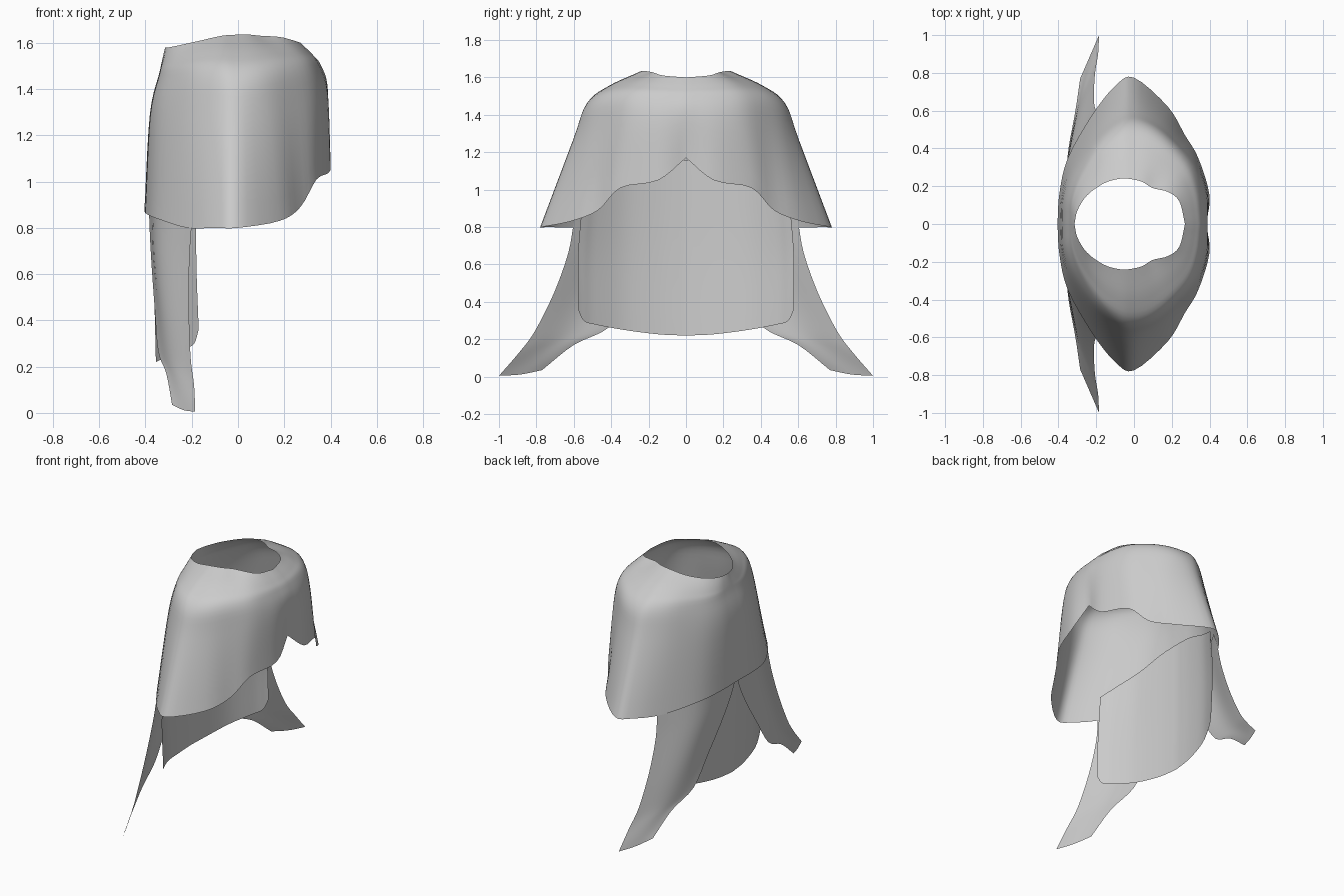
import bpy, bmesh
from mathutils import Vector as V

if "Cube" in bpy.data.objects:
    bpy.data.objects.remove(bpy.data.objects["Cube"])


def spline(pts, n):
    # Catmull-Rom through pts, n steps per span, open ends
    p = [V(q) for q in pts]
    p = [2 * p[0] - p[1]] + p + [2 * p[-1] - p[-2]]
    out = []
    for i in range(1, len(p) - 2):
        a, b, c, d = p[i - 1:i + 3]
        for k in range(n):
            t = k / n
            out.append(0.5 * (2 * b + (c - a) * t + (2 * a - 5 * b + 4 * c - d) * t * t
                              + (3 * b - a - 3 * c + d) * t ** 3))
    return out + [p[-2]]


def sheet(name, columns, n_along, n_across, merge=True):
    # smooth sheet through columns of control points, mirrored across y = 0
    cols = [spline(c, n_along) for c in columns]
    rows = [spline(r, n_across) for r in zip(*cols)]
    bm = bmesh.new()
    grid = [[bm.verts.new(p) for p in r] for r in rows]
    for r0, r1 in zip(grid, grid[1:]):
        for j in range(len(r0) - 1):
            bm.faces.new((r0[j], r1[j], r1[j + 1], r0[j + 1]))
    # make the faces point away from the vertical axis
    if sum(f.normal.dot(V((f.calc_center_median().x, f.calc_center_median().y, 0)))
           for f in bm.faces if not f.normal_update()) < 0:
        bmesh.ops.reverse_faces(bm, faces=bm.faces[:])
    me = bpy.data.meshes.new(name)
    bm.to_mesh(me)
    bm.free()
    for f in me.polygons:
        f.use_smooth = True
    ob = bpy.data.objects.new(name, me)
    bpy.context.collection.objects.link(ob)
    m = ob.modifiers.new("mirror", 'MIRROR')
    m.use_axis = (False, True, False)
    m.use_mirror_merge = merge
    return ob


# Hood shell: rim, shoulder and hem point for each column, face side to nape
hood = [
    ((.27, 0, 1.60), (.36, 0, 1.50), (.38, 0, 1.17)),
    ((.24, .12, 1.61), (.345, .16, 1.50), (.40, .15, 1.05)),
    ((.18, .17, 1.625), (.30, .30, 1.50), (.34, .35, 1.01)),
    ((.10, .19, 1.63), (.20, .42, 1.49), (.27, .47, .89)),
    ((.05, .22, 1.635), (.10, .50, 1.47), (.18, .62, .83)),
    ((0, .235, 1.635), (0, .53, 1.46), (0, .775, .80)),
    ((-.07, .24, 1.63), (-.08, .51, 1.47), (-.10, .73, .80)),
    ((-.16, .215, 1.61), (-.19, .42, 1.47), (-.22, .58, .80)),
    ((-.25, .15, 1.59), (-.29, .26, 1.46), (-.35, .35, .84)),
    ((-.30, .07, 1.58), (-.335, .13, 1.46), (-.395, .16, .86)),
    ((-.315, 0, 1.58), (-.34, 0, 1.47), (-.405, 0, .87)),
]
columns = []
for rim, shoulder, hem in hood:
    r, s, h = V(rim), V(shoulder), V(hem)
    upper = r.lerp(s, .6)
    upper.z += .08 * (s - r).xy.length
    mid = s.lerp(h, .3)
    mid.x *= 1.06
    columns.append((r, upper, s, mid, h))
sheet("hood_shell", columns, 5, 4)

# Neck curtain: x, y, bottom z, top z
curtain = [(-.365, 0, .22, 1.16), (-.35, .15, .227, 1.14), (-.31, .33, .25, 1.07),
           (-.24, .48, .278, 1.0), (-.20, .545, .298, .96), (-.18, .577, .36, .94)]
sheet("neck_curtain",
      [((x, y * .96, t), (x, y, (t + b) / 2), (x + .01, y, b)) for x, y, b, t in curtain], 8, 4)

# Side flaps: inner edge, outer edge and outward bulge per row, top to tip
flap = [
    ((-.385, .005, .92), (-.195, .57, .92), .06),
    ((-.383, .03, .82), (-.20, .60, .82), .055),
    ((-.375, .12, .66), (-.21, .63, .66), .05),
    ((-.36, .27, .45), (-.212, .705, .45), .035),
    ((-.345, .41, .265), (-.205, .81, .24), .02),
    ((-.31, .60, .17), (-.19, .90, .12), .01),
    ((-.285, .77, .035), (-.185, 1.0, .005), .0),
]
inner = [V(a) for a, b, k in flap]
outer = [V(b) for a, b, k in flap]
middle = [(V(a) + V(b)) / 2 - V((k, 0, 0)) for a, b, k in flap]
middle[-1].z = .012
sheet("side_flaps", [inner, middle, outer], 4, 6, merge=False)
